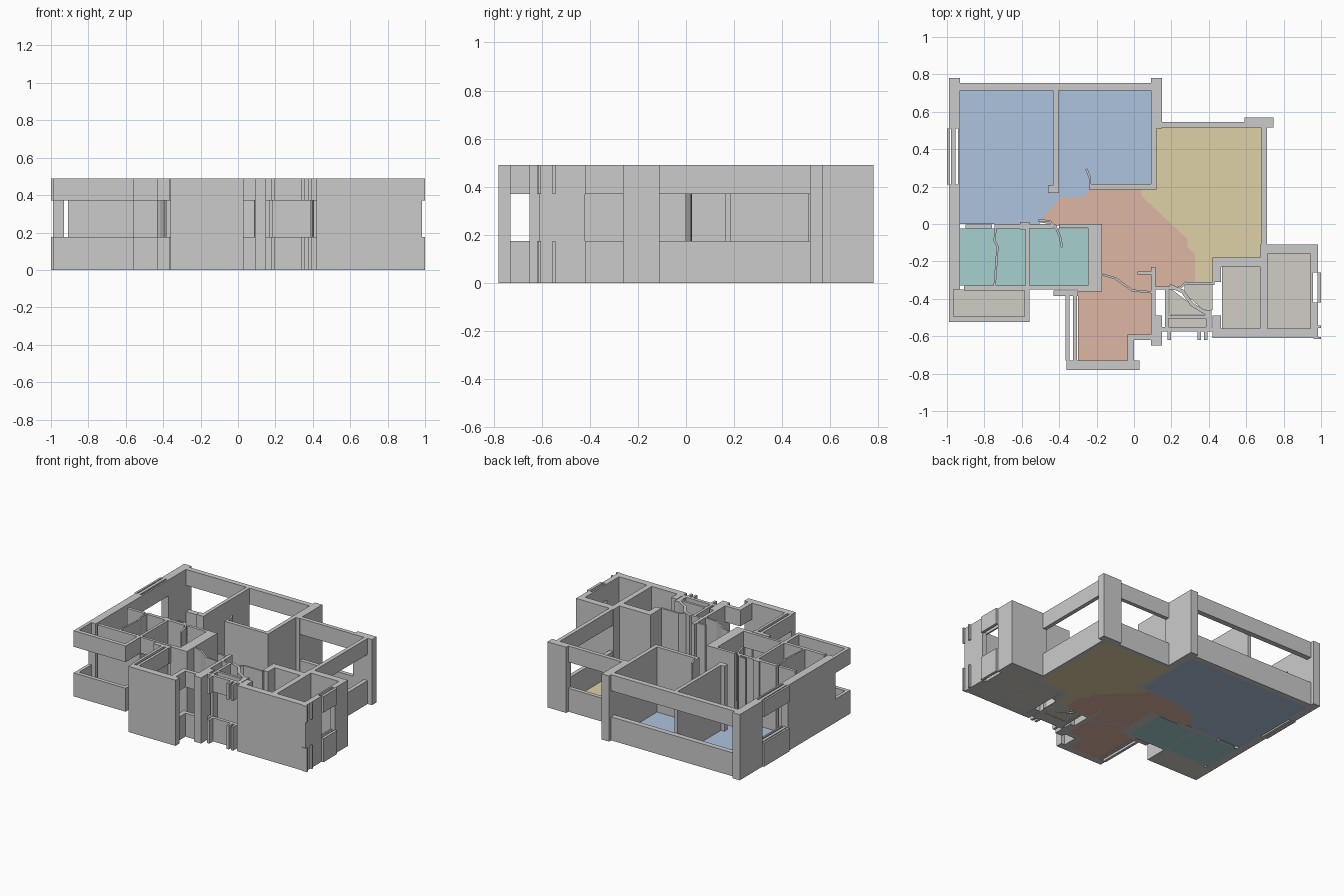
import bpy, bmesh
from mathutils import Vector

if "Cube" in bpy.data.objects:
    bpy.data.objects.remove(bpy.data.objects["Cube"])

H, SILL, HEAD, SLAB = 0.49, 0.175, 0.37, 0.004


def material(name, rgb):
    m = bpy.data.materials.new(name)
    m.diffuse_color = (*rgb, 1)
    m.use_nodes = True
    m.node_tree.nodes["Principled BSDF"].inputs["Base Color"].default_value = m.diffuse_color
    return m


def prism(name, pts, spans, mat=None):
    """Extrude a plan outline through one or more height spans."""
    bm = bmesh.new()
    for z0, z1 in spans:
        face = bm.faces.new([bm.verts.new((x, y, z0)) for x, y in pts])
        ext = bmesh.ops.extrude_face_region(bm, geom=[face])['geom']
        bmesh.ops.translate(bm, vec=(0, 0, z1 - z0),
                            verts=[v for v in ext if isinstance(v, bmesh.types.BMVert)])
    bmesh.ops.recalc_face_normals(bm, faces=bm.faces)
    me = bpy.data.meshes.new(name)
    bm.to_mesh(me)
    bm.free()
    ob = bpy.data.objects.new(name, me)
    bpy.context.collection.objects.link(ob)
    if mat:
        me.materials.append(mat)
    return ob


def rect(x0, x1, y0, y1):
    return [(x0, y0), (x1, y0), (x1, y1), (x0, y1)]


def wall(name, *r):
    prism(name, rect(*r), [(0, H)])


def window(name, *r):
    prism(name, rect(*r), [(0, SILL), (HEAD, H)])


def floor(name, pts, mat):
    prism(name, pts, [(0, SLAB)], mat)


def path_wall(name, pts, t=0.012):
    """Thin full-height wall following a bent line."""
    p = [Vector(q) for q in pts]
    left, right = [], []
    for i, q in enumerate(p):
        d = (p[min(i + 1, len(p) - 1)] - p[max(i - 1, 0)]).normalized()
        n = Vector((-d.y, d.x)) * t / 2
        left.append(q + n)
        right.append(q - n)
    prism(name, [tuple(q) for q in left + right[::-1]], [(0, H)])


blue = material("bedroom_blue", (0.42, 0.55, 0.73))
teal = material("bath_teal", (0.38, 0.64, 0.63))
pink = material("hall_terracotta", (0.73, 0.47, 0.37))
sand = material("living_sand", (0.74, 0.64, 0.38))
stone = material("service_stone", (0.63, 0.61, 0.55))

# Floors
floor("bedroom_1_floor", [(-.93, .715), (-.435, .715), (-.42, .715), (-.42, .14),
                          (-.395, .14), (-.505, .01), (-.505, 0), (-.93, 0)], blue)
floor("bedroom_2_floor", [(-.42, .715), (.09, .715), (.09, .185), (-.235, .185),
                          (-.275, .14), (-.42, .14)], blue)
floor("bath_1_floor", rect(-.935, -.57, -.33, -.025), teal)
floor("bath_2_floor", rect(-.56, -.245, -.33, -.025), teal)
floor("hall_floor", [(-.505, .01), (-.395, .14), (-.275, .14), (-.235, .185), (.04, .185),
                     (.04, .15), (.285, -.08), (.285, -.125), (.325, -.16), (.325, -.315),
                     (.19, -.35), (.09, -.35), (-.17, -.35), (-.17, -.01), (-.4, -.01)], pink)
floor("kitchen_floor", [(-.3, -.35), (.09, -.35), (.09, -.59), (-.035, -.59),
                        (-.035, -.73), (-.3, -.73)], pink)
floor("living_floor", [(.12, .515), (.68, .515), (.68, -.18), (.42, -.18), (.42, -.31),
                       (.325, -.315), (.325, -.16), (.285, -.125), (.285, -.08),
                       (.04, .15), (.04, .185), (.12, .185)], sand)
floor("balcony_floor", rect(-.97, -.58, -.5, -.35), stone)
floor("service_floor", rect(.47, .68, -.56, -.23), stone)
floor("laundry_floor", rect(.715, .945, -.56, -.16), stone)
floor("closet_floor", rect(.18, .39, -.555, -.5), stone)
floor("shower_floor", [(.19, -.34), (.28, -.41), (.39, -.485), (.19, -.485)], stone)
floor("lobby_floor", [(.27, -.31), (.42, -.31), (.42, -.46), (.37, -.46), (.27, -.37)], stone)

# Outer walls of the bedrooms
wall("left_corner_pier", -.99, -.93, .51, .78)
wall("left_wall", -.99, -.93, -.35, .21)
for i, (a, b) in enumerate([(-1, -.985), (-.978, -.955), (-.942, -.93)]):
    window(f"left_window_strip_{i}", a, b, .21, .51)
window("bedroom_window_wall", -.93, .09, .715, .755)
wall("bedroom_pier", .09, .15, .51, .78)
wall("bedroom_right_wall", .09, .12, .185, .51)
wall("bedroom_divider", -.432, -.405, .18, .715)
wall("divider_end", -.46, -.4, .165, .205)
wall("bedroom_2_front_wall", -.24, .115, .185, .213)
path_wall("bedroom_2_door", [(-.255, .295), (-.235, .245), (-.235, .2)])

# Living room
window("living_back_window", .15, .59, .515, .545)
wall("living_pier", .59, .745, .515, .57)
window("living_right_window", .68, .71, -.12, .515)

# Bathrooms
wall("bath_back_wall_a", -.9, -.76, -.025, -.003)
wall("bath_back_wall_b", -.745, -.43, -.025, 0)
wall("bath_back_stub", -.61, -.56, -.03, .01)
wall("bath_back_wall_c", -.4, -.17, -.022, 0)
wall("bath_right_pier", -.245, -.17, -.35, 0)
wall("bath_divider", -.58, -.56, -.33, -.02)
wall("bath_1_front_wall", -.91, -.56, -.355, -.33)
window("bath_2_front_window", -.56, -.245, -.35, -.33)
path_wall("bath_1_partition", [(-.74, -.01), (-.745, -.09), (-.73, -.12), (-.735, -.2), (-.745, -.33)])
path_wall("bath_2_door", [(-.42, -.01), (-.395, -.07), (-.385, -.125)])
path_wall("bedroom_1_door", [(-.51, .02), (-.45, .015), (-.41, -.03)])

# Balcony parapet with top beam
window("balcony_front", -.99, -.56, -.525, -.495)
window("balcony_left", -.99, -.965, -.495, -.35)
window("balcony_right", -.585, -.56, -.495, -.35)

# Kitchen
wall("kitchen_front_wall", -.36, .03, -.78, -.73)
window("kitchen_left_window_outer", -.365, -.345, -.73, -.36)
window("kitchen_left_window_inner", -.325, -.305, -.73, -.36)
window("kitchen_left_ledge", -.43, -.3, -.385, -.355)
wall("kitchen_left_stub", -.305, -.17, -.36, -.345)
window("kitchen_right_window", -.035, 0, -.73, -.59)
window("kitchen_recess_window", -.035, .09, -.62, -.59)
wall("kitchen_pier", .09, .15, -.65, -.49)
wall("kitchen_right_wall", .09, .115, -.49, -.23)
wall("kitchen_entry_stub", .02, .1, -.27, -.255)
path_wall("kitchen_screen", [(-.17, -.27), (-.1, -.29), (-.01, -.355), (.09, -.365)])

# Small washroom and entry
wall("washroom_back_wall", .115, .2, -.35, -.335)
wall("washroom_left_wall", .165, .185, -.56, -.345)
wall("washroom_mid_wall", .185, .39, -.505, -.487)
window("washroom_front_window", .15, .42, -.575, -.55)
window("washroom_right_wall", .385, .415, -.56, -.46)
path_wall("washroom_screen", [(.19, -.33), (.26, -.36), (.31, -.43), (.4, -.485)], .02)
wall("lobby_back_wall", .27, .43, -.325, -.31)
path_wall("lobby_door", [(.28, -.31), (.24, -.35), (.2, -.345)])
for i, x in enumerate((.18, .34, .375)):
    window(f"washroom_pipe_{i}", x, x + .018, -.62, -.575)

# Service room and laundry
wall("service_back_wall", .42, .68, -.23, -.18)
wall("service_left_wall_back", .42, .465, -.31, -.23)
wall("service_left_wall_front", .42, .465, -.61, -.49)
wall("service_front_wall", .42, .985, -.61, -.56)
wall("service_divider", .675, .715, -.56, -.12)
wall("laundry_back_wall", .675, .985, -.16, -.11)
wall("laundry_right_wall_back", .945, .985, -.26, -.16)
wall("laundry_right_wall_front", .945, .985, -.56, -.42)
window("laundry_window_inner", .945, .957, -.42, -.26)
window("laundry_window_outer", .98, 1, -.42, -.26)
for i, y in enumerate((-.555, -.615)):
    window(f"laundry_bracket_{i}", .96, 1, y, y + .012)
